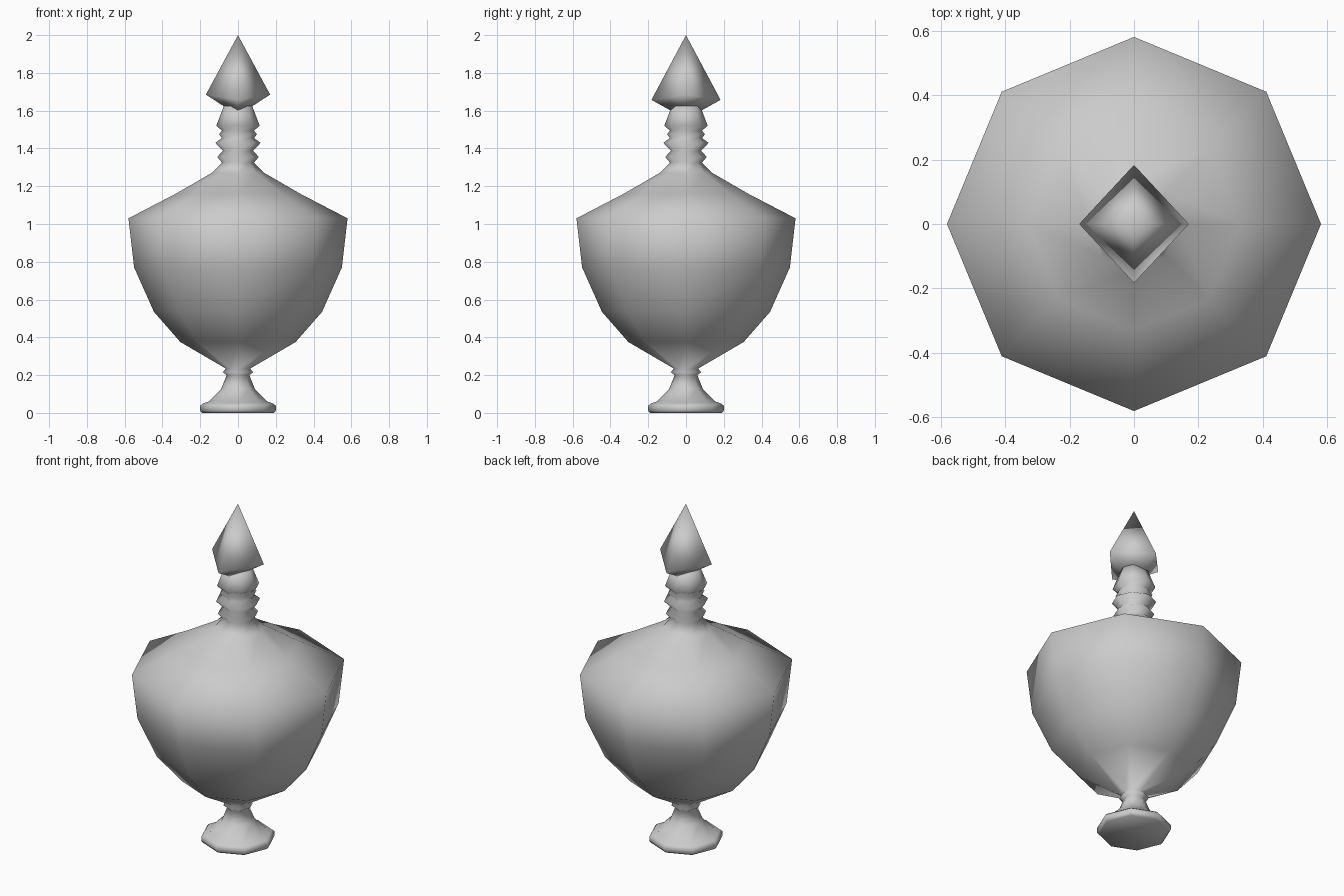
import bpy, bmesh, math

if "Cube" in bpy.data.objects:
    bpy.data.objects.remove(bpy.data.objects["Cube"])

stone = bpy.data.materials.new("pale_grey_stone")
stone.diffuse_color = (0.6, 0.6, 0.6, 1)
stone.use_nodes = True
stone.node_tree.nodes["Principled BSDF"].inputs["Base Color"].default_value = stone.diffuse_color


def build(name, rings):
    """Skin a list of rings, each a list of points; cap both ends."""
    bm = bmesh.new()
    loops = [[bm.verts.new(p) for p in ring] for ring in rings]
    for a, b in zip(loops, loops[1:]):
        n = len(a)
        for i in range(n):
            j = (i + 1) % n
            if len(b) == 1:
                bm.faces.new((a[i], a[j], b[0]))
            else:
                bm.faces.new((a[i], a[j], b[j], b[i]))
    bm.faces.new(loops[0][::-1])
    if len(loops[-1]) > 2:
        bm.faces.new(loops[-1])
    bmesh.ops.recalc_face_normals(bm, faces=bm.faces)
    for f in bm.faces:
        f.smooth = True
    me = bpy.data.meshes.new(name)
    bm.to_mesh(me)
    bm.free()
    me.materials.append(stone)
    ob = bpy.data.objects.new(name, me)
    bpy.context.collection.objects.link(ob)
    return ob


def octagon(r, z):
    return [(r * math.cos(k * math.pi / 4), r * math.sin(k * math.pi / 4), z) for k in range(8)]


def diamond(rx, zx, ry, zy):
    return [(rx, 0, zx), (0, ry, zy), (-rx, 0, zx), (0, -ry, zy)]


# Foot, body and ringed neck: one turned eight-sided profile (radius, height)
profile = [
    (0.19, 0.0), (0.20, 0.012), (0.20, 0.038), (0.185, 0.05),           # foot plate
    (0.155, 0.06), (0.09, 0.125), (0.06, 0.20), (0.08, 0.215), (0.065, 0.235),  # stem
    (0.305, 0.375), (0.445, 0.535), (0.55, 0.77), (0.58, 1.03),         # bowl
    (0.33, 1.16), (0.14, 1.27), (0.085, 1.325),                         # shoulder
    (0.11, 1.355), (0.08, 1.388), (0.12, 1.43), (0.085, 1.455),         # neck rings
    (0.10, 1.475), (0.085, 1.495), (0.115, 1.52), (0.075, 1.625),       # collar
]
build("urn_body", [octagon(r, z) for r, z in profile])

# Four-sided pointed finial
build("finial", [
    diamond(0.07, 1.62, 0.08, 1.60),
    diamond(0.17, 1.685, 0.183, 1.657),
    [(0, 0, 2.0)],
])
